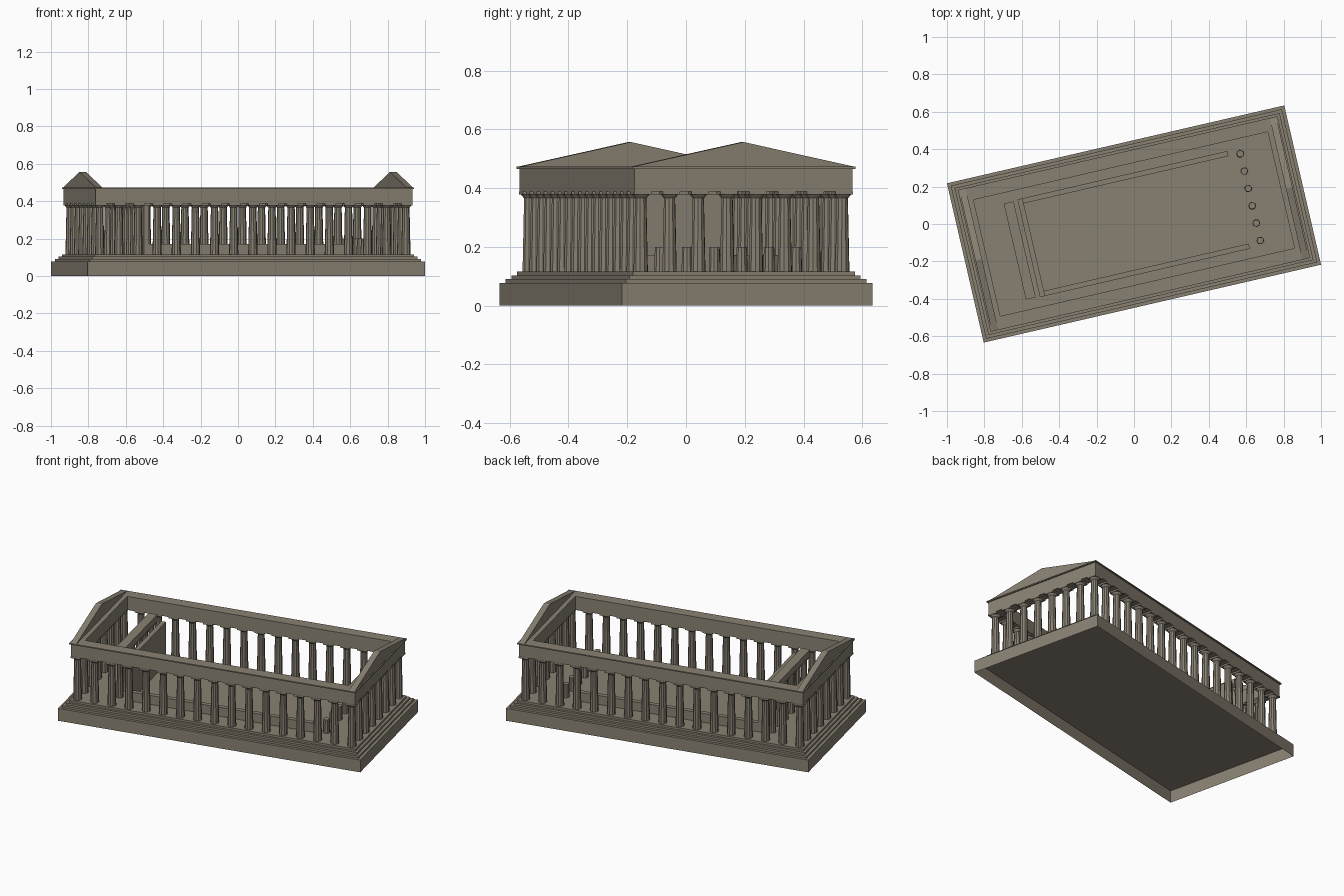
import bpy, bmesh, math
from mathutils import Matrix

if "Cube" in bpy.data.objects:
    bpy.data.objects.remove(bpy.data.objects["Cube"])

ROT = Matrix.Rotation(math.radians(13), 4, 'Z')   # whole temple is turned on its base
mat = bpy.data.materials.new("stone")
mat.diffuse_color = (0.25, 0.22, 0.17, 1)
mat.use_nodes = True
mat.node_tree.nodes["Principled BSDF"].inputs["Base Color"].default_value = mat.diffuse_color


def finish(name, bm):
    me = bpy.data.meshes.new(name)
    bm.to_mesh(me)
    bm.free()
    ob = bpy.data.objects.new(name, me)
    ob.matrix_world = ROT
    me.materials.append(mat)
    bpy.context.collection.objects.link(ob)
    return ob


def add_box(bm, x0, x1, y0, y1, z0, z1, bottom=True):
    m = Matrix.Translation(((x0 + x1) / 2, (y0 + y1) / 2, (z0 + z1) / 2)) \
        @ Matrix.Diagonal((x1 - x0, y1 - y0, z1 - z0, 1))
    vs = bmesh.ops.create_cube(bm, size=1, matrix=m)['verts']
    if not bottom:
        faces = {f for v in vs for f in v.link_faces}
        low = [f for f in faces if f.calc_center_median().z < z0 + 1e-5]
        bmesh.ops.delete(bm, geom=low, context='FACES_ONLY')


def box(name, *dims, bottom=True):
    bm = bmesh.new()
    add_box(bm, *dims, bottom=bottom)
    return finish(name, bm)


def add_cone(bm, x, y, z0, z1, r0, r1, n=10):
    bmesh.ops.create_cone(bm, cap_ends=True, segments=n, radius1=r0, radius2=r1,
                          depth=z1 - z0, matrix=Matrix.Translation((x, y, (z0 + z1) / 2)))


def add_column(bm, x, y, z0, z1, r):
    # tapered shaft, flared capital, square slab
    add_cone(bm, x, y, z0, z1 - 0.022, r, r * 0.78)
    add_cone(bm, x, y, z1 - 0.022, z1 - 0.01, r * 0.8, r * 1.2)
    s = r * 1.2
    add_box(bm, x - s, x + s, y - s, y + s, z1 - 0.01, z1)


def ring(name, hx, hy, t, z0, z1):
    # rectangular frame with open centre
    bm = bmesh.new()
    loops = []
    for d, z in ((0, z0), (0, z1), (t, z1), (t, z0)):
        a, b = hx - d, hy - d
        loops.append([bm.verts.new(p) for p in ((-a, -b, z), (a, -b, z), (a, b, z), (-a, b, z))])
    for k in range(4):
        A, B = loops[k], loops[(k + 1) % 4]
        for i in range(4):
            j = (i + 1) % 4
            bm.faces.new((A[i], A[j], B[j], B[i]))
    return finish(name, bm)


# Hollow foundation and steps
HX, HY, FLOOR = 0.9255, 0.437, 0.116
levels = [(0, 0, 0.077), (0.017, 0.077, 0.09), (0.034, 0.09, 0.103), (0.049, 0.103, FLOOR)]
for i, (d, z0, z1) in enumerate(levels):
    box("foundation" if i == 0 else f"step_{i}", -HX + d, HX - d, -HY + d, HY - d, z0, z1, bottom=False)

# Outer colonnade, 17 by 8
CX, CY, TOP = 0.84, 0.352, 0.388
bm = bmesh.new()
for i in range(17):
    for s in (-1, 1):
        add_column(bm, -CX + 2 * CX * i / 16, s * CY, FLOOR, TOP, 0.025)
for j in range(1, 7):
    for s in (-1, 1):
        add_column(bm, s * CX, -CY + 2 * CY * j / 7, FLOOR, TOP, 0.025)
finish("outer_columns", bm)

# Beam frame and cornice
ring("entablature", 0.869, 0.381, 0.062, TOP, 0.466)
ring("cornice", 0.877, 0.389, 0.07, 0.466, 0.473)

# Gables at both ends
for s, name in ((-1, "left_gable"), (1, "right_gable")):
    bm = bmesh.new()
    tri = [bm.verts.new((s * 0.834, y, z)) for y, z in ((-0.387, 0.473), (0.387, 0.473), (0, 0.557))]
    f = bm.faces.new(tri)
    ext = bmesh.ops.extrude_face_region(bm, geom=[f])['geom']
    bmesh.ops.translate(bm, vec=(s * 0.036, 0, 0),
                        verts=[g for g in ext if isinstance(g, bmesh.types.BMVert)])
    if not any(len(e.link_faces) < 2 for e in bm.edges) and len(bm.faces) == 4:
        bm.faces.new(tri)
    bmesh.ops.recalc_face_normals(bm, faces=bm.faces)
    finish(name, bm)

# Inner chamber: low side walls and tall rear wall
box("north_wall", -0.55, 0.574, 0.24, 0.268, FLOOR, 0.172)
box("south_wall", -0.55, 0.574, -0.268, -0.24, FLOOR, 0.172)
box("rear_wall", -0.578, -0.55, -0.268, 0.268, FLOOR, 0.38)

# Rear porch columns with beam, and broken front porch columns
bm = bmesh.new()
for j in range(6):
    add_column(bm, -0.627, -0.238 + 0.0952 * j, FLOOR, 0.378, 0.02)
finish("rear_porch_columns", bm)
box("rear_porch_beam", -0.654, -0.6, -0.263, 0.263, 0.378, 0.42)
bm = bmesh.new()
for j in range(6):
    add_cone(bm, 0.638, -0.238 + 0.0952 * j, FLOOR, 0.2, 0.02, 0.018)
finish("broken_porch_columns", bm)
